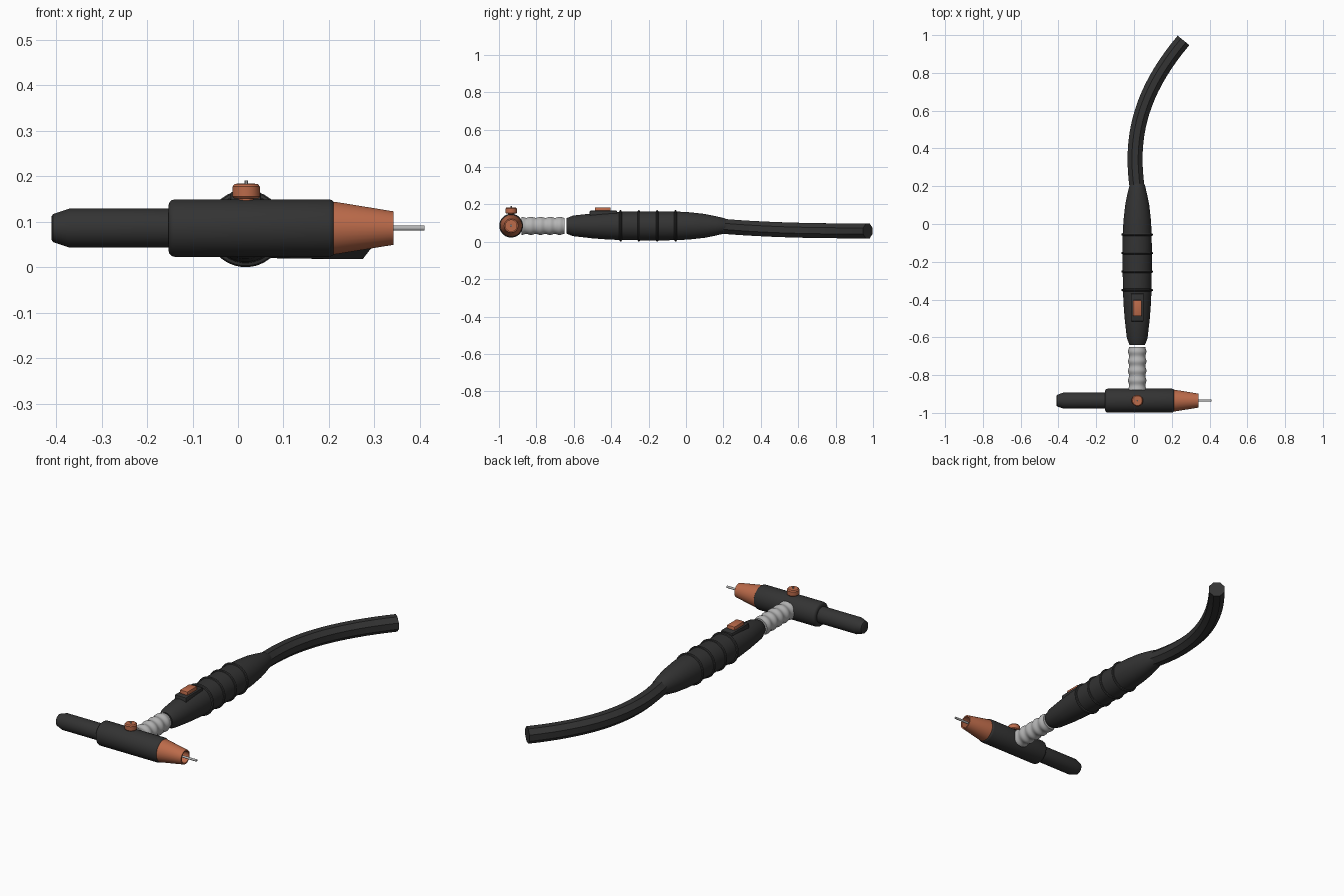
import bpy, bmesh, math
from mathutils import Vector, Matrix
from mathutils.geometry import interpolate_bezier

if "Cube" in bpy.data.objects:
    bpy.data.objects.remove(bpy.data.objects["Cube"])


def material(name, rgb):
    m = bpy.data.materials.new(name)
    m.diffuse_color = (*rgb, 1)
    m.use_nodes = True
    m.node_tree.nodes["Principled BSDF"].inputs["Base Color"].default_value = m.diffuse_color
    return m


DARK = material("dark rubber", (0.033, 0.033, 0.033))
COPPER = material("copper", (0.50, 0.145, 0.068))
SILVER = material("silver", (0.46, 0.46, 0.46))


def finish(name, bm, mat, angle=35):
    bmesh.ops.recalc_face_normals(bm, faces=bm.faces)
    me = bpy.data.meshes.new(name)
    bm.to_mesh(me)
    bm.free()
    me.materials.append(mat)
    ob = bpy.data.objects.new(name, me)
    bpy.context.collection.objects.link(ob)
    bpy.ops.object.select_all(action='DESELECT')
    bpy.context.view_layer.objects.active = ob
    ob.select_set(True)
    bpy.ops.object.shade_smooth_by_angle(angle=math.radians(angle))
    return ob


def skin(bm, rings):
    """Bridge successive vertex rings and cap both ends."""
    n = len(rings[0])
    for a, b in zip(rings, rings[1:]):
        for i in range(n):
            j = (i + 1) % n
            bm.faces.new((a[i], a[j], b[j], b[i]))
    bm.faces.new(rings[0])
    bm.faces.new(rings[-1])


AXES = {
    'X': lambda t, u, v: (t, u, v),
    'Y': lambda t, u, v: (u, t, v),
    'Z': lambda t, u, v: (u, v, t),
}


def lathe(name, profile, axis, origin, mat, sides=32):
    """Turn (position, radius) pairs round an axis through origin."""
    bm = bmesh.new()
    rings = []
    for t, r in profile:
        ring = []
        for i in range(sides):
            a = 2 * math.pi * (i + 0.5) / sides
            p = AXES[axis](t, r * math.cos(a), r * math.sin(a))
            ring.append(bm.verts.new(Vector(p) + Vector(origin)))
        rings.append(ring)
    skin(bm, rings)
    return finish(name, bm, mat)


def box(name, lo, hi, mat, bevel):
    lo, hi = Vector(lo), Vector(hi)
    bm = bmesh.new()
    bmesh.ops.create_cube(bm, size=1, matrix=Matrix.Translation((lo + hi) / 2)
                          @ Matrix.Diagonal((*(hi - lo), 1)))
    bmesh.ops.bevel(bm, geom=bm.edges[:], offset=bevel, segments=2,
                    profile=0.5, affect='EDGES')
    return finish(name, bm, mat)


HEAD = (0, -0.935, 0.086)
GRIP = (0.017, 0, 0.085)

# Torch head with rounded rims
R, B = 0.0635, 0.014
arc = [(B * (1 - math.sin(a)), R - B * (1 - math.cos(a)))
       for a in (math.pi / 2, math.pi / 3, math.pi / 6, 0)]
lathe("head_body", [(-0.153 + d, r) for d, r in arc]
      + [(0.214 - d, r) for d, r in reversed(arc)], 'X', HEAD, DARK)

# Rear cap, nozzle with an open mouth, and electrode
lathe("back_cap", [(-0.410, 0.026), (-0.407, 0.031), (-0.372, 0.043),
                   (-0.14, 0.043)], 'X', HEAD, DARK, 24)
lathe("nozzle", [(0.20, 0.0585), (0.214, 0.058), (0.342, 0.037),
                 (0.342, 0.030), (0.29, 0.030)], 'X', HEAD, COPPER)
lathe("electrode", [(0.28, 0.006), (0.41, 0.006)], 'X', HEAD, SILVER, 12)

# Valve knob on top of the head
KNOB = (0.018, -0.935, 0)
lathe("knob_stem", [(0.13, 0.018), (0.158, 0.018)], 'Z', KNOB, COPPER, 16)
lathe("knob", [(0.151, 0.027), (0.155, 0.031), (0.177, 0.031),
               (0.183, 0.026)], 'Z', KNOB, COPPER, 16)
lathe("knob_pin", [(0.18, 0.004), (0.191, 0.004)], 'Z', KNOB, SILVER, 8)

# Corrugated neck
steps = 40
lathe("neck", [(-0.88 + 0.23 * i / steps,
                0.046 + 0.003 * math.cos(2 * math.pi * 4.5 * i / steps))
               for i in range(steps + 1)], 'Y', GRIP, SILVER)

# Grip and its ribs
lathe("handle", [(-0.64, 0.041), (-0.605, 0.055), (-0.50, 0.067),
                 (-0.42, 0.073), (-0.35, 0.076), (-0.20, 0.078),
                 (-0.05, 0.077), (0.02, 0.073), (0.10, 0.064),
                 (0.16, 0.052), (0.205, 0.041), (0.215, 0.036)],
      'Y', GRIP, DARK)
for k in range(4):
    y = -0.35 + 0.098 * k
    lathe(f"grip_rib_{k + 1}", [(y - 0.008, 0.074), (y - 0.005, 0.082),
                                (y, 0.085), (y + 0.005, 0.082),
                                (y + 0.008, 0.074)], 'Y', GRIP, DARK)

# Trigger switch
box("switch_base", (-0.017, -0.515, 0.12), (0.051, -0.368, 0.166), DARK, 0.005)
box("switch_button", (-0.006, -0.487, 0.15), (0.040, -0.403, 0.184), COPPER, 0.004)

# Eight-sided cable swept along a bend
path = interpolate_bezier(Vector((0.017, 0.19, 0.083)), Vector((-0.02, 0.45, 0.062)),
                          Vector((0.025, 0.69, 0.058)), Vector((0.262, 0.972, 0.058)), 20)
bm = bmesh.new()
rings = []
for i, p in enumerate(path):
    d = (path[min(i + 1, 19)] - path[max(i - 1, 0)]).normalized()
    side = d.cross(Vector((0, 0, 1))).normalized()
    up = side.cross(d)
    rings.append([bm.verts.new(p + 0.043 * (math.cos(a) * side + math.sin(a) * up))
                  for a in (math.pi * (k + 0.5) / 4 for k in range(8))])
skin(bm, rings)
finish("cable", bm, DARK)
